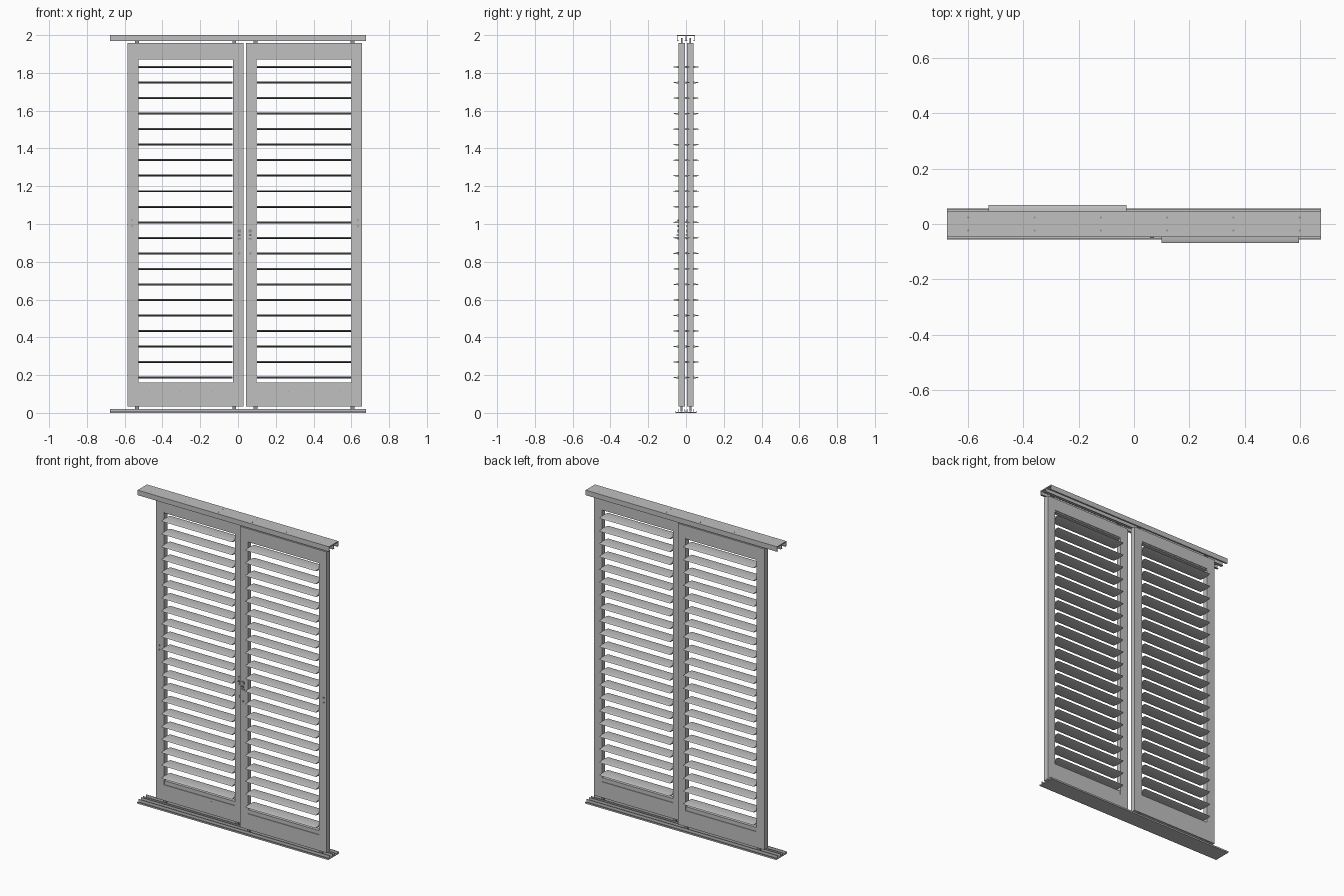
import bpy, bmesh, math
from mathutils import Matrix, Vector

cube = bpy.data.objects.get("Cube")
if cube:
    bpy.data.objects.remove(cube, do_unlink=True)


def material(name, value):
    mat = bpy.data.materials.new(name)
    mat.use_nodes = True
    colour = (value, value, value, 1)
    mat.diffuse_color = colour
    mat.node_tree.nodes["Principled BSDF"].inputs["Base Color"].default_value = colour
    return mat


GREY = material("painted grey", 0.53)
DARK = material("hardware grey", 0.3)


def finish(name, bm, mat):
    bmesh.ops.recalc_face_normals(bm, faces=bm.faces)
    mesh = bpy.data.meshes.new(name)
    bm.to_mesh(mesh)
    bm.free()
    mesh.materials.append(mat)
    obj = bpy.data.objects.new(name, mesh)
    bpy.context.collection.objects.link(obj)
    return obj


def add_box(bm, x, y, z):
    """Box from three (low, high) ranges."""
    size = [b - a for a, b in (x, y, z)]
    mid = Vector([(a + b) / 2 for a, b in (x, y, z)])
    bmesh.ops.create_cube(bm, size=1, matrix=Matrix.Translation(mid) @ Matrix.Diagonal((*size, 1)))


def add_disc(bm, centre, radius, depth, axis):
    turn = Matrix.Rotation(math.pi / 2, 4, 'X') if axis == 'Y' else Matrix()
    bmesh.ops.create_cone(bm, cap_ends=True, segments=12, radius1=radius, radius2=radius,
                          depth=depth, matrix=Matrix.Translation(centre) @ turn)


def boxes(name, ranges, mat=GREY):
    bm = bmesh.new()
    for r in ranges:
        add_box(bm, *r)
    return finish(name, bm, mat)


# Head and floor tracks: twin open channels running the full width
SPAN = (-0.677, 0.677)
head = [(SPAN, (-0.0475, 0.0475), (1.994, 2.0)),
        (SPAN, (-0.002, 0.002), (1.968, 1.995)),
        (SPAN, (-0.009, 0.009), (1.968, 1.971))]
floor = [(SPAN, (-0.0555, 0.0555), (0, 0.004)),
         (SPAN, (-0.003, 0.003), (0.003, 0.012))]
for s in (-1, 1):
    def side(a, b):
        return tuple(sorted((s * a, s * b)))
    head += [(SPAN, side(0.0445, 0.0475), (1.968, 1.995)),
             (SPAN, side(0.036, 0.0475), (1.968, 1.971))]
    floor += [(SPAN, side(0.0525, 0.0555), (0.003, 0.01)),
              (SPAN, side(0.036, 0.040), (0.003, 0.021)),
              (SPAN, side(0.007, 0.011), (0.003, 0.021))]
boxes("head_track", head)
boxes("floor_track", floor)

# Fixing screws on top of the head track
bm = bmesh.new()
for i in range(6):
    for y in (-0.0235, 0.0235):
        add_disc(bm, (-0.6 + i * 0.24, y, 2.0), 0.004, 0.001, 'Z')
finish("track_screws", bm, DARK)

WIDTH, STILE, HALF = 0.614, 0.056, 0.017
BOTTOM, TOP, SILL, HEAD = 0.034, 1.958, 0.135, 1.879


def slat_section(steps=8, half=0.0455, thick=0.0052):
    """Flattened lens outline with pointed tips."""
    pts = []
    for i in range(steps * 2):
        a = math.pi * i / steps
        pts.append((half * math.cos(a), thick * math.sin(a) * abs(math.sin(a)) ** 0.3))
    return pts


def build_panel(label, x0, yc, lock_x, pull_x):
    x1 = x0 + WIDTH
    inner = (x0 + STILE, x1 - STILE)
    depth = (yc - HALF, yc + HALF)
    thin = (yc - HALF + 0.004, yc + HALF - 0.004)
    # Stiles, rails and the recessed fillers inside the opening
    boxes(label + "_frame", [((x0, inner[0]), depth, (BOTTOM, TOP)),
                             ((inner[1], x1), depth, (BOTTOM, TOP)),
                             (inner, depth, (BOTTOM, SILL)),
                             (inner, depth, (HEAD, TOP))])
    boxes(label + "_fillers", [(inner, thin, (SILL, 0.16)),
                               (inner, thin, (HEAD - 0.008, HEAD))])
    # Horizontal louvre slats
    bm = bmesh.new()
    section = slat_section()
    for i in range(21):
        z = 0.187 + i * 0.0822
        ends = [[bm.verts.new((x, yc + y, z + h)) for y, h in section]
                for x in (inner[0] + 0.002, inner[1] - 0.002)]
        n = len(section)
        for k in range(n):
            j = (k + 1) % n
            bm.faces.new((ends[0][k], ends[0][j], ends[1][j], ends[1][k]))
        for ring in ends:
            bm.faces.new(ring)
    slats = finish(label + "_slats", bm, GREY)
    bpy.ops.object.select_all(action='DESELECT')
    slats.select_set(True)
    bpy.context.view_layer.objects.active = slats
    bpy.ops.object.shade_smooth_by_angle(angle=math.radians(30))
    # Hangers above and guides below
    runners = []
    for x in (x0 + 0.05, x1 - 0.05):
        runners += [((x - 0.01, x + 0.01), (yc - 0.004, yc + 0.004), (TOP, 1.985)),
                    ((x - 0.01, x + 0.01), (yc - 0.005, yc + 0.005), (0.008, BOTTOM))]
    boxes(label + "_runners", runners, DARK)
    # Row of small screws on the bottom rail, front face
    face = yc - HALF
    bm = bmesh.new()
    for i in range(8):
        x = inner[0] + 0.06 + i * (inner[1] - inner[0] - 0.12) / 7
        add_disc(bm, (x, face, 0.115), 0.002, 0.001, 'Y')
    # Edge pull screws
    for z in (0.99, 1.02):
        add_disc(bm, (pull_x, face, z), 0.005, 0.008, 'Y')
    add_disc(bm, (lock_x, face, 0.845), 0.006, 0.01, 'Y')
    finish(label + "_screws", bm, DARK)
    # Latch by the meeting stile
    boxes(label + "_latch",
          [((lock_x - 0.009, lock_x + 0.009), (face - 0.004, face), (0.955, 0.972)),
           ((lock_x - 0.007, lock_x + 0.007), (face - 0.01, face), (0.938, 0.945)),
           ((lock_x - 0.009, lock_x + 0.009), (face - 0.004, face), (0.917, 0.925))], DARK)


build_panel("back_panel", -0.584, 0.0235, 0.007, -0.56)
build_panel("front_panel", 0.042, -0.0235, 0.065, 0.635)
